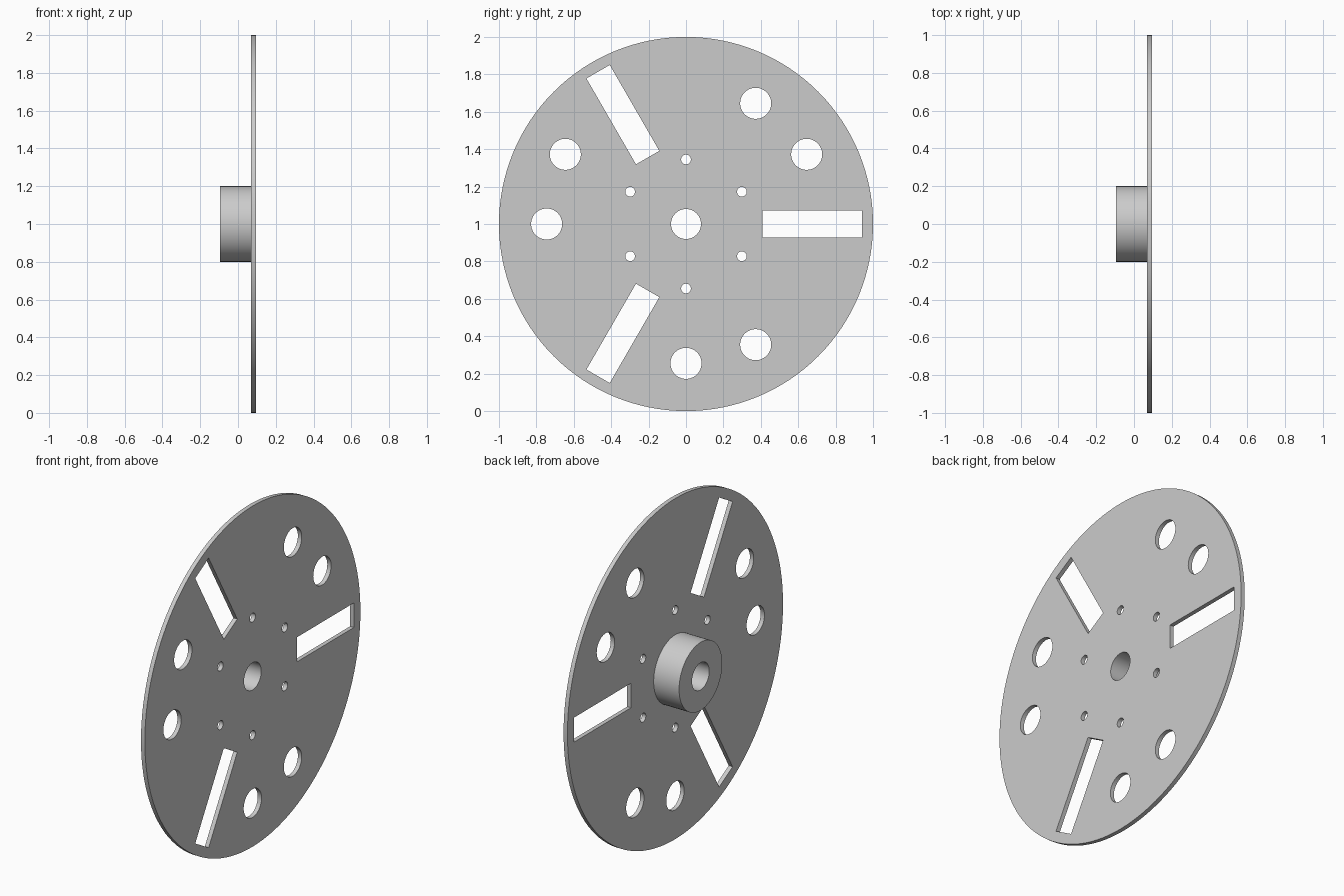
import bpy, bmesh
from math import sin, cos, pi, radians

cube = bpy.data.objects.get("Cube")
if cube:
    bpy.data.objects.remove(cube, do_unlink=True)

grey = bpy.data.materials.new("plain grey")
grey.use_nodes = True
grey.diffuse_color = (0.6, 0.6, 0.6, 1)
grey.node_tree.nodes["Principled BSDF"].inputs["Base Color"].default_value = (0.6, 0.6, 0.6, 1)


def circle(radius, dist=0, angle=0, sides=48):
    """Circle outline centred at a polar position."""
    cx, cy = dist * cos(radians(angle)), dist * sin(radians(angle))
    steps = [2 * pi * i / sides for i in range(sides)]
    return [(cx + radius * cos(a), cy + radius * sin(a)) for a in steps]


def slot(inner, outer, half, angle):
    """Radial rectangle outline."""
    c, s = cos(radians(angle)), sin(radians(angle))
    corners = [(inner, -half), (outer, -half), (outer, half), (inner, half)]
    return [(u * c - v * s, u * s + v * c) for u, v in corners]


def extruded_plate(name, outlines, x_min, x_max):
    """Fill the first outline, with the others as holes, and extrude along x."""
    curve = bpy.data.curves.new(name, "CURVE")
    curve.dimensions = "2D"
    curve.fill_mode = "BOTH"
    curve.extrude = (x_max - x_min) / 2
    for points in outlines:
        spline = curve.splines.new("POLY")
        spline.points.add(len(points) - 1)
        for p, (u, v) in zip(spline.points, points):
            p.co = (u, v, 0, 1)
        spline.use_cyclic_u = True
    obj = bpy.data.objects.new(name, curve)
    bpy.context.collection.objects.link(obj)
    obj.location = ((x_min + x_max) / 2, 0, 1)
    obj.rotation_euler = (pi / 2, 0, pi / 2)

    bpy.ops.object.select_all(action="DESELECT")
    obj.select_set(True)
    bpy.context.view_layer.objects.active = obj
    bpy.ops.object.convert(target="MESH")
    obj = bpy.context.object
    obj.name = name

    # Weld the caps to the walls
    bm = bmesh.new()
    bm.from_mesh(obj.data)
    bmesh.ops.remove_doubles(bm, verts=bm.verts, dist=0.0001)
    bmesh.ops.recalc_face_normals(bm, faces=bm.faces)
    bm.to_mesh(obj.data)
    bm.free()
    obj.data.materials.clear()
    obj.data.materials.append(grey)
    bpy.ops.object.shade_smooth_by_angle(angle=radians(30))
    return obj


bore = circle(0.08)

# Disc with bore, bolt holes, large round holes and radial slots
cutouts = [bore]
cutouts += [circle(0.026, 0.345, a, 24) for a in range(30, 360, 60)]
cutouts += [circle(0.083, 0.745, a) for a in (30, 60, 150, 180, 270, 300)]
cutouts += [slot(0.41, 0.94, 0.072, a) for a in (0, 120, 240)]
extruded_plate("disc", [circle(1, sides=128)] + cutouts, 0.07, 0.095)

# Hub behind the disc
extruded_plate("hub", [circle(0.2, sides=64), bore], -0.095, 0.07)
